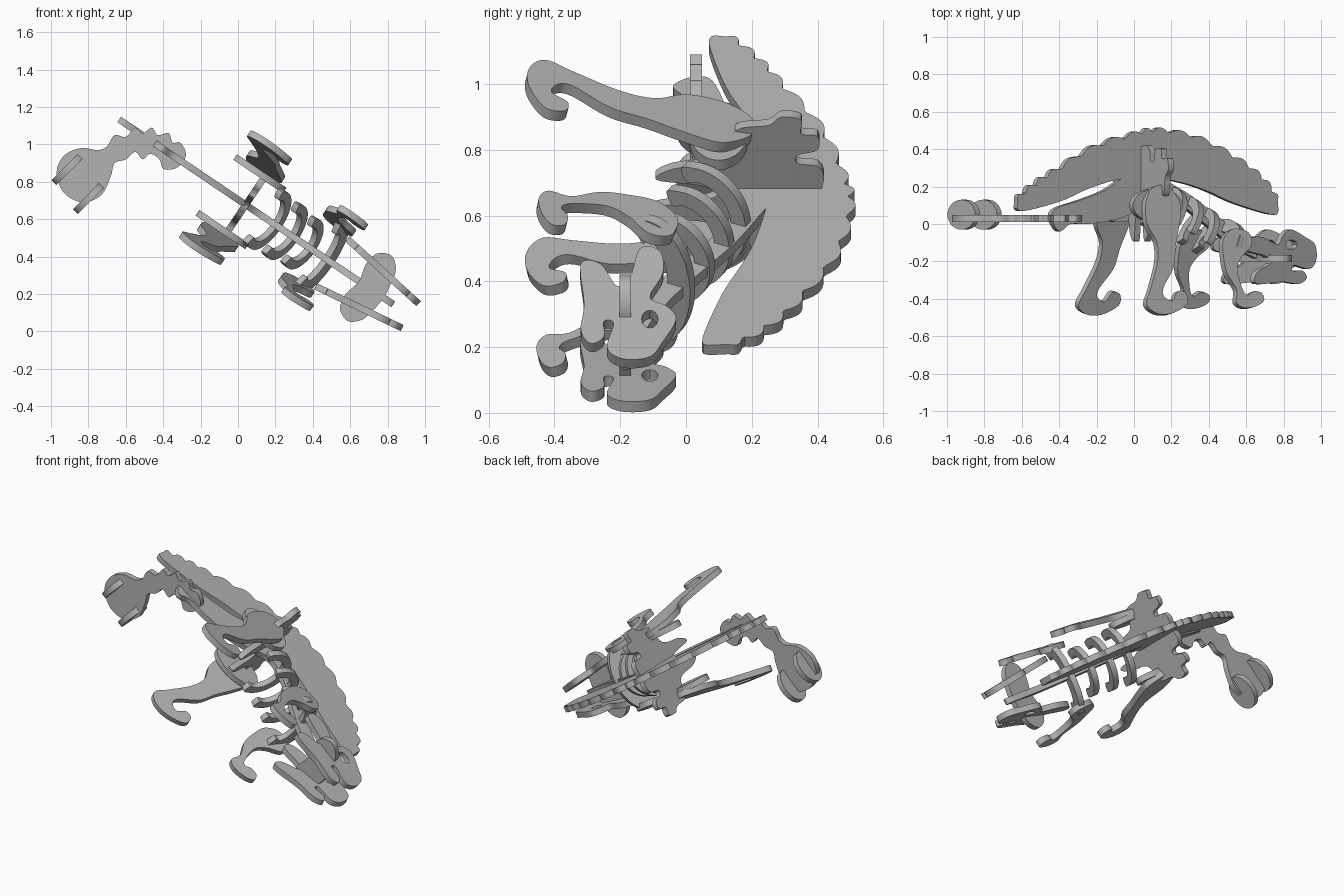
import bpy
import bmesh
from math import sin, cos, pi, radians
from mathutils import Matrix, Vector

default_cube = bpy.data.objects.get("Cube")
if default_cube:
    bpy.data.objects.remove(default_cube)

material = bpy.data.materials.new("plain grey")
material.use_nodes = True
grey = (0.45, 0.45, 0.45, 1)
material.diffuse_color = grey
material.node_tree.nodes["Principled BSDF"].inputs["Base Color"].default_value = grey

# Body frame: x runs to the head, y up the back, z to one flank
WORLD = Matrix.Identity(4)
BODY = Matrix.Translation((0, 0, 0.705)) @ Matrix.Rotation(radians(34), 4, "Y")
THICKNESS = 0.036
AHEAD, UP, ACROSS = Vector((1, 0, 0)), Vector((0, 1, 0)), Vector((0, 0, 1))


def catmull(a, b, c, d, t):
    return 0.5 * (2 * b + (c - a) * t + (2 * a - 5 * b + 4 * c - d) * t * t
                  + (3 * b - a - 3 * c + d) * t ** 3)


def smooth(points, closed=True, steps=5):
    """Pass a soft curve through points given in hundredths."""
    pts = [Vector(p) / 100 for p in points]
    n = len(pts)
    pick = (lambda i: pts[i % n]) if closed else (lambda i: pts[max(0, min(i, n - 1))])
    spans = n if closed else n - 1
    return [catmull(pick(i - 1), pick(i), pick(i + 1), pick(i + 2), k / steps)
            for i in range(spans) for k in range(steps)]


def ellipse(cx, cy, rx, ry, count=32):
    return [Vector((cx + rx * cos(2 * pi * i / count), cy + ry * sin(2 * pi * i / count)))
            for i in range(count)]


def mirrored(half):
    return half + [(-x, y) for x, y in reversed(half) if x]


def plate(name, loops, origin=(0, 0, 0), xaxis=AHEAD, yaxis=UP, frame=BODY):
    """Cut a flat board from one outline and optional holes."""
    curve = bpy.data.curves.new(name, "CURVE")
    curve.dimensions = "2D"
    curve.fill_mode = "BOTH"
    curve.extrude = THICKNESS / 2
    for loop in loops:
        spline = curve.splines.new("POLY")
        spline.points.add(len(loop) - 1)
        for point, p in zip(spline.points, loop):
            point.co = (p.x, p.y, 0, 1)
        spline.use_cyclic_u = True
    helper = bpy.data.objects.new(name + " outline", curve)
    bpy.context.collection.objects.link(helper)
    bpy.context.view_layer.update()
    graph = bpy.context.evaluated_depsgraph_get()
    mesh = bpy.data.meshes.new_from_object(helper.evaluated_get(graph))
    bpy.data.objects.remove(helper)
    x, y = Vector(xaxis).normalized(), Vector(yaxis).normalized()
    place = Matrix((x, y, x.cross(y))).transposed().to_4x4()
    place.translation = origin
    mesh.transform(frame @ place)
    bm = bmesh.new()
    bm.from_mesh(mesh)
    bmesh.ops.remove_doubles(bm, verts=bm.verts, dist=0.00005)
    bmesh.ops.recalc_face_normals(bm, faces=bm.faces)
    bm.to_mesh(mesh)
    bm.free()
    mesh.shade_smooth()
    mesh.set_sharp_from_angle(angle=radians(35))
    mesh.materials.clear()
    mesh.materials.append(material)
    mesh.name = name
    bpy.context.collection.objects.link(bpy.data.objects.new(name, mesh))


# Back crest with a scalloped upper edge
ridge = smooth([(-76, 12), (-65, 20), (-50, 28), (-26, 40), (0, 47), (15, 49),
                (40, 45), (65, 34), (82, 23), (91, 12)], False, 16)
scalloped = []
for i, p in enumerate(ridge):
    tangent = ridge[min(i + 1, len(ridge) - 1)] - ridge[max(i - 1, 0)]
    normal = Vector((-tangent.y, tangent.x)).normalized()
    scalloped.append(p + normal * 0.026 * abs(sin(pi * 17 * i / len(ridge))))
belly = smooth([(92, 7), (88, 5), (64, 11), (45, 18), (30, 22), (10, 25),
                (-10, 24), (-30, 19), (-49, 12), (-72, 7), (-77, 9)], False)
plate("back_crest", [scalloped + belly])

# Central board from the tail root to the skull
plate("body_board", [smooth([
    (-54, 2), (-52, 8), (-35, 13), (-20, 18), (-5, 26), (10, 27), (22, 22), (36, 15),
    (50, 6), (64, -3), (80, -11), (98, -16), (98, -20), (80, -19), (62, -11), (45, 0),
    (28, 11), (14, 15), (2, 8), (-10, 3), (-30, 0), (-42, 0), (-49, -4)])])

# Curled tail with its round club
plate("tail_board", [smooth([
    (-28, 96), (-31, 101), (-35, 101), (-37, 106), (-43, 105), (-46, 109), (-51, 106),
    (-55, 109), (-60, 104), (-66, 105), (-70, 99), (-75, 97), (-84, 98), (-93, 94),
    (-97, 85), (-93, 74), (-83, 69), (-73, 73), (-68, 83), (-66, 90), (-60, 92),
    (-55, 96), (-51, 92), (-47, 95), (-42, 92), (-40, 87), (-34, 87), (-29, 91)])],
    origin=(0, 0.03, 0), yaxis=ACROSS, frame=WORLD)
for name, spot in (("outer_club_plate", (-0.91, 0.05, 0.87)),
                   ("inner_club_plate", (-0.795, 0.05, 0.715))):
    plate(name, [ellipse(0, 0, 0.105, 0.08)], spot, (1, 0, 1), UP, WORLD)

# Toothed hip board across the body
hip = mirrored([(0, 41), (6, 42), (10, 40), (11, 34), (14, 34), (16, 40), (21, 40),
                (22, 35), (27, 35), (28, 29), (25, 25), (23, 15), (12, 11),
                (9, -4), (5, -9), (3, 4), (0, 10)])
plate("hip_board", [smooth(hip)], (0.05, 0, 0), ACROSS, UP)

# Ribs and shoulder, square to the sloping spine
def horseshoe(rx, ry, band, sweep=225):
    angles = [radians(90 - sweep / 2 + sweep * i / 14) for i in range(15)]
    rim = [(100 * rx * cos(a), 100 * (ry * sin(a) - ry)) for a in angles]
    inner = [(100 * (rx - band) * cos(a), 100 * ((ry - band) * sin(a) - ry))
             for a in reversed(angles)]
    return smooth(rim + inner, True, 3)


LEAN = (0.45, 0.89, 0)
for name, u, v, rx, ry, band in (
        ("rear_rib", 0.26, 0.19, 0.18, 0.16, 0.05),
        ("middle_rib", 0.37, 0.14, 0.17, 0.155, 0.05),
        ("front_rib", 0.48, 0.08, 0.155, 0.15, 0.05),
        ("shoulder_board", 0.60, 0.02, 0.225, 0.14, 0.075)):
    plate(name, [horseshoe(rx, ry, band)], (u, v, 0), ACROSS, LEAN)

# Paired outlines
hind_leg = smooth([
    (-8, 12), (-2, 20), (7, 20), (14, 11), (12, 0), (8, -12), (5, -24), (-3, -35),
    (-3, -40), (2, -42), (6, -37), (11, -38), (11, -44), (1, -49), (-9, -49),
    (-15, -44), (-11, -35), (-5, -21), (-4, -10), (-9, 0)])
front_leg = smooth([
    (47, -43), (48, -36), (43, -27), (42, -18), (43, -9), (50, -3), (60, -5), (61, -12),
    (54, -18), (50, -25), (52, -36), (55, -39), (59, -37), (64, -38), (65, -42),
    (60, -45), (52, -46)])
skull = smooth([
    (69, -32), (87, -31), (99, -32), (105, -29), (102, -25), (95, -25), (96, -22),
    (107, -24), (112, -19), (111, -11), (104, -7), (94, -3), (88, -6), (84, -11),
    (73, -7), (63, -8), (62, -14), (75, -17), (79, -21), (69, -26)])

# Limbs and skull sides, repeated on both flanks
for side, label in ((1, "left"), (-1, "right")):
    splay = (0, 1, -0.2 * side)
    plate(label + "_hind_leg", [hind_leg], (0, 0, 0.24 * side), AHEAD, splay)
    plate(label + "_pelvis_pad", [ellipse(0.02, 0.1, 0.16, 0.09)], (0, 0, 0.18 * side))
    plate(label + "_front_leg", [front_leg], (0, 0, 0.18 * side), AHEAD, splay)
    plate(label + "_skull_side", [skull, ellipse(0.94, -0.11, 0.04, 0.025, 16)],
          (0, 0, 0.24 * side), (1, 0, -0.145 * side), UP)

# Level board joining the skull sides
crown = mirrored([(0, 94), (8, 93), (16, 91), (21, 85), (18, 78), (10, 76), (0, 78)])
plate("skull_bridge", [smooth(crown)], (0, -0.185, 0), ACROSS, AHEAD)
